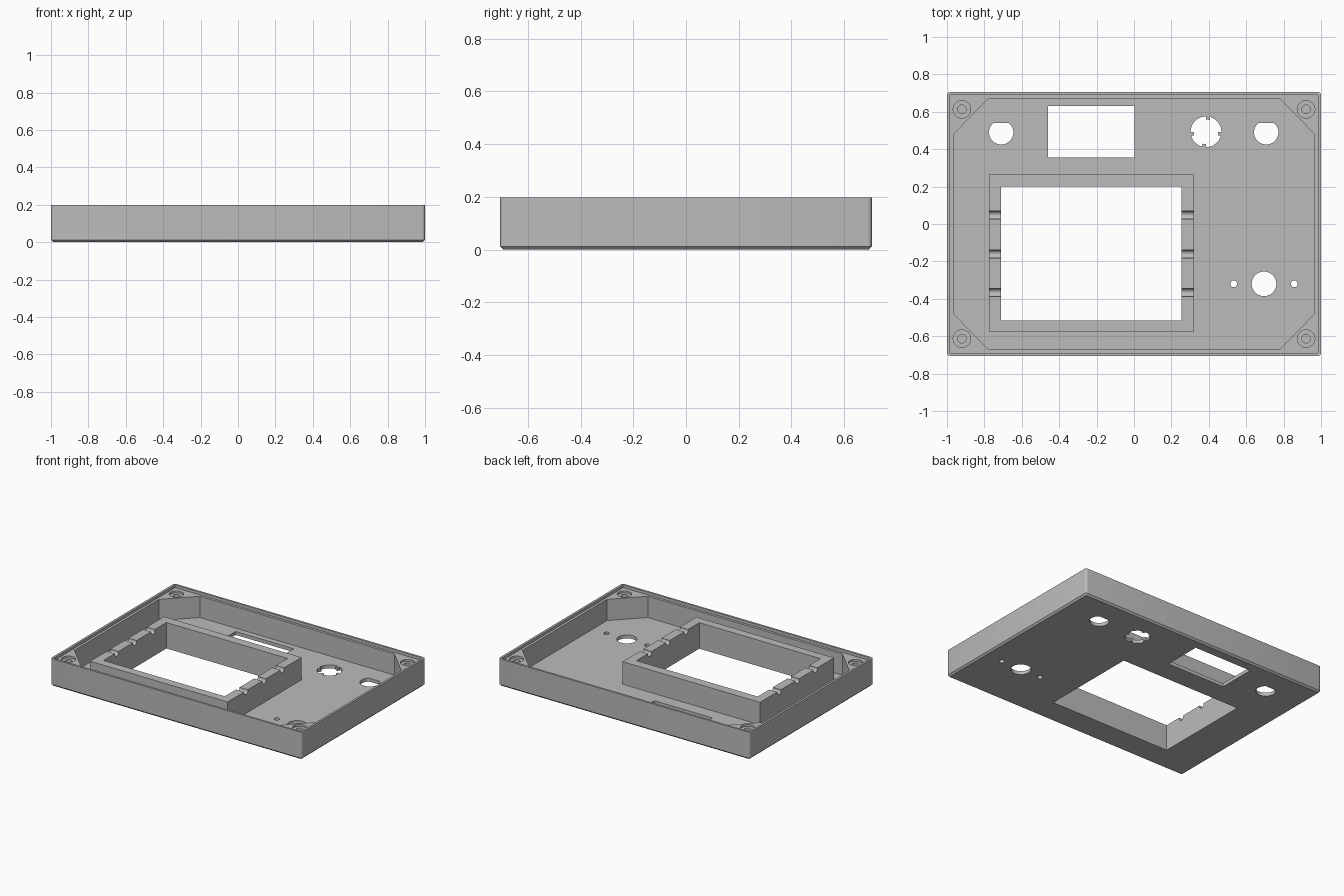
import bpy, bmesh
from math import cos, sin, radians, tau

cube = bpy.data.objects.get("Cube")
if cube:
    bpy.data.objects.remove(cube, do_unlink=True)

grey = bpy.data.materials.new("plain_grey")
grey.use_nodes = True
colour = (0.5, 0.5, 0.5, 1)
grey.diffuse_color = colour
grey.node_tree.nodes["Principled BSDF"].inputs["Base Color"].default_value = colour

FLOOR, FRAME_TOP, LEDGE, RIM = 0.025, 0.187, 0.178, 0.198


def prism(name, points, z0, z1):
    """Upright solid with the given outline."""
    bm = bmesh.new()
    base = bm.faces.new([bm.verts.new((x, y, z0)) for x, y in points])
    top = bmesh.ops.extrude_face_region(bm, geom=[base])["geom"]
    for v in top:
        if isinstance(v, bmesh.types.BMVert):
            v.co.z = z1
    bmesh.ops.recalc_face_normals(bm, faces=bm.faces)
    return add(name, bm)


def add(name, bm):
    mesh = bpy.data.meshes.new(name)
    bm.to_mesh(mesh)
    bm.free()
    mesh.materials.append(grey)
    obj = bpy.data.objects.new(name, mesh)
    bpy.context.collection.objects.link(obj)
    return obj


def rect(x0, x1, y0, y1):
    return [(x0, y0), (x1, y0), (x1, y1), (x0, y1)]


def circle(cx, cy, r, n=40, flat=9):
    """Circle outline, optionally cut flat at a given y."""
    return [(cx + r * cos(tau * i / n), min(cy + r * sin(tau * i / n), flat)) for i in range(n)]


def tabbed_circle(cx, cy, r, tab_r, tabs, half=8):
    """Circle outline with small tabs pointing inward."""
    pts = []
    for a in range(0, 360, 4):
        if all(abs((a - t + 180) % 360 - 180) > half for t in tabs):
            pts.append((a, r))
    for t in tabs:
        pts += [(t - half, r), (t - half + 0.1, tab_r), (t + half - 0.1, tab_r), (t + half, r)]
    pts.sort(key=lambda p: p[0])
    return [(cx + q * cos(radians(a)), cy + q * sin(radians(a))) for a, q in pts]


def cut(obj, cutter):
    mod = obj.modifiers.new("cut", "BOOLEAN")
    mod.operation = "DIFFERENCE"
    mod.solver = "EXACT"
    mod.object = cutter
    bpy.context.view_layer.objects.active = obj
    bpy.ops.object.modifier_apply(modifier=mod.name)
    bpy.data.objects.remove(cutter, do_unlink=True)


# Outer tray block: rounded upright corners, chamfered bottom edge
tray = prism("tray", rect(-1, 1, -0.705, 0.705), 0, RIM)
bm = bmesh.new()
bm.from_mesh(tray.data)
upright = [e for e in bm.edges if abs(e.verts[0].co.z - e.verts[1].co.z) > 0.1]
bmesh.ops.bevel(bm, geom=upright, offset=0.016, segments=4, profile=0.5, affect="EDGES")
bottom = [e for e in bm.edges if all(v.co.z < 0.001 for v in e.verts)]
bmesh.ops.bevel(bm, geom=bottom, offset=0.012, segments=1, affect="EDGES")
bm.to_mesh(tray.data)
bm.free()

# Recessed ledge inside the rim, then the main pocket with angled corners
cut(tray, prism("ledge_cutter", rect(-0.984, 0.984, -0.69, 0.69), LEDGE, 0.3))
octagon = [(-0.775, -0.672), (0.775, -0.672), (0.966, -0.48), (0.966, 0.48),
           (0.775, 0.672), (-0.775, 0.672), (-0.966, 0.48), (-0.966, -0.48)]
cut(tray, prism("pocket_cutter", octagon, FLOOR, 0.3))

# Openings through the floor
openings = [
    rect(-0.71, 0.255, -0.515, 0.2),
    rect(-0.46, 0.003, 0.355, 0.63),
    circle(-0.71, 0.49, 0.065, flat=0.54),
    circle(0.707, 0.49, 0.065, flat=0.54),
    tabbed_circle(0.385, 0.493, 0.082, 0.066, (82, 188, 262, 352)),
    circle(0.695, -0.32, 0.066),
    circle(0.533, -0.32, 0.018, 20),
    circle(0.857, -0.32, 0.018, 20),
]
for outline in openings:
    cut(tray, prism("opening_cutter", outline, -0.1, 0.1))

# Counterbored screw holes in the four corner blocks
for sx in (-1, 1):
    for sy in (-1, 1):
        x, y = sx * 0.92, sy * 0.613
        cut(tray, prism("counterbore_cutter", circle(x, y, 0.047, 32), LEDGE - 0.014, 0.3))
        cut(tray, prism("screw_hole_cutter", circle(x, y, 0.023, 24), 0.06, 0.3))

# Raised frame around the large window
frame = prism("window_frame", rect(-0.775, 0.32, -0.575, 0.265), FLOOR, FRAME_TOP)
cut(frame, prism("window_cutter", rect(-0.71, 0.255, -0.515, 0.2), -0.1, 0.3))

# Rounded grooves across both sides of the frame
for y in (0.048, -0.16, -0.366):
    groove = prism("groove_cutter", circle(0, 0, 0.021, 24), -0.9, 0.5)
    for v in groove.data.vertices:
        a, b, c = v.co
        v.co = (c, y + a, FRAME_TOP - 0.006 + b + (0.03 if b > 0.001 else 0))
    cut(frame, groove)

# Smooth the round walls while keeping edges crisp
for obj in (tray, frame):
    bpy.ops.object.select_all(action="DESELECT")
    obj.select_set(True)
    bpy.context.view_layer.objects.active = obj
    bpy.ops.object.shade_smooth_by_angle(angle=radians(30))
